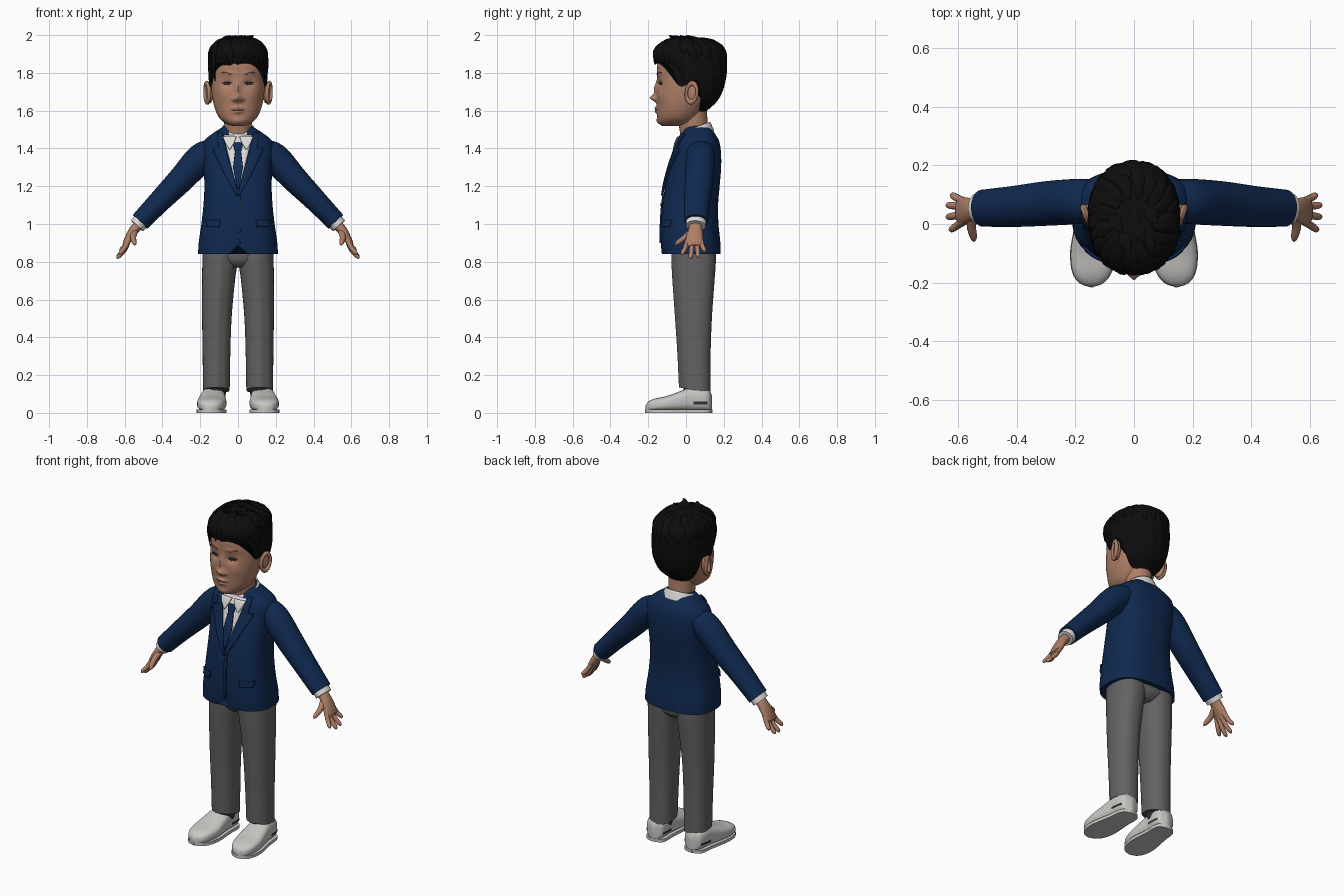
import bpy, bmesh, math, random
from math import sin, cos, pi, exp
from mathutils import Vector, Matrix

cube = bpy.data.objects.get("Cube")
if cube:
    bpy.data.objects.remove(cube)
random.seed(4)


def material(name, r, g, b):
    m = bpy.data.materials.new(name)
    m.use_nodes = True
    m.diffuse_color = (r, g, b, 1)
    bsdf = m.node_tree.nodes["Principled BSDF"]
    bsdf.inputs["Base Color"].default_value = (r, g, b, 1)
    bsdf.inputs["Roughness"].default_value = 0.8
    return m


SKIN = material("skin", .42, .21, .135)
LIP = material("brow_and_lip", .24, .105, .07)
HAIR = material("black_hair", .004, .004, .004)
NAVY = material("navy_jacket", .005, .022, .08)
TIE = material("blue_tie", .006, .024, .09)
WHITE = material("white_shirt", .72, .71, .69)
GREY = material("grey_trousers", .125, .125, .125)
SHOE = material("pale_shoe", .58, .57, .55)
DARK = material("dark_trim", .03, .03, .03)


def finish(bm, name, mat, mirror=False, angle=50):
    bmesh.ops.recalc_face_normals(bm, faces=bm.faces)
    me = bpy.data.meshes.new(name)
    bm.to_mesh(me)
    bm.free()
    me.materials.append(mat)
    ob = bpy.data.objects.new(name, me)
    bpy.context.collection.objects.link(ob)
    bpy.ops.object.select_all(action='DESELECT')
    ob.select_set(True)
    bpy.context.view_layer.objects.active = ob
    bpy.ops.object.shade_smooth_by_angle(angle=math.radians(angle))
    if mirror:
        ob.modifiers.new("mirror", 'MIRROR')
    return ob


def add_grid(bm, fn, nu, nv, loop=True, caps=True):
    """Sheet of quads from fn(u, v); a loop closes around u."""
    cols = nu if loop else nu + 1
    rows = [[bm.verts.new(fn(i / nu, j / nv)) for i in range(cols)] for j in range(nv + 1)]
    for a, b in zip(rows, rows[1:]):
        for i in range(nu):
            k = (i + 1) % cols
            bm.faces.new((a[i], a[k], b[k], b[i]))
    if loop and caps:
        bm.faces.new(rows[0])
        bm.faces.new(rows[-1])


def grid(name, mat, fn, nu=48, nv=32, mirror=False, loop=True, caps=True):
    bm = bmesh.new()
    add_grid(bm, fn, nu, nv, loop, caps)
    return finish(bm, name, mat, mirror)


def sample(rows, k):
    """Smooth interpolation of rows keyed by their first number."""
    k = min(max(k, rows[0][0]), rows[-1][0])
    i = max(j for j in range(len(rows) - 1) if rows[j][0] <= k)
    p, q = rows[i], rows[i + 1]
    o, r = rows[max(i - 1, 0)], rows[min(i + 2, len(rows) - 1)]
    h = q[0] - p[0]
    t = (k - p[0]) / h
    out = []
    for c in range(1, len(p)):
        m = (q[c] - o[c]) / (q[0] - o[0]) * h
        n = (r[c] - p[c]) / (r[0] - p[0]) * h
        d = q[c] - p[c]
        out.append(p[c] + t * m + t * t * (3 * d - 2 * m - n) + t ** 3 * (m + n - 2 * d))
    return out


def power(v, e):
    return math.copysign(abs(v) ** (2 / e), v)


def body(prof, a, z, e=2.2):
    """Point on a body profile of (z, half width, front y, back y); a = 0 is the front."""
    w, f, b = sample(prof, z)
    return Vector((max(w, .001) * power(sin(a), e), (f + b) / 2 - (b - f) / 2 * power(cos(a), e), z))


def front_y(prof, x, z, e=2.2):
    w, f, b = sample(prof, z)
    return (f + b) / 2 - (b - f) / 2 * max(0, 1 - abs(x / w) ** e) ** (1 / e)


def add_tube(bm, pts, ref, nu=16, nv=20):
    """Tapered tube through (x, y, z, radius across ref, radius along ref)."""
    keyed = [(i / (len(pts) - 1), *p) for i, p in enumerate(pts)]
    ref = Vector(ref)

    def fn(u, v):
        s = sample(keyed, v)
        d = Vector(sample(keyed, min(v + .02, 1))[:3]) - Vector(sample(keyed, max(v - .02, 0))[:3])
        n = d.cross(ref).normalized()
        m = n.cross(d).normalized()
        return Vector(s[:3]) + n * s[3] * cos(2 * pi * u) + m * s[4] * sin(2 * pi * u)
    add_grid(bm, fn, nu, nv)


def tube(name, mat, pts, ref=(0, 1, 0), nu=32, mirror=True):
    bm = bmesh.new()
    add_tube(bm, pts, ref, nu)
    return finish(bm, name, mat, mirror)


def strip(name, mat, rows, surf, off, mirror=False, thick=.008):
    """Thin plate of (z, x0, x1) rows laid on a front surface."""
    def fn(u, v):
        k = v * (len(rows) - 1)
        i = min(int(k), len(rows) - 2)
        z, p, q = (rows[i][c] + (rows[i + 1][c] - rows[i][c]) * (k - i) for c in range(3))
        x = p + (q - p) * u
        return (x, surf(x, z) - off, z)
    ob = grid(name, mat, fn, 8, 6 * (len(rows) - 1), mirror, loop=False)
    mod = ob.modifiers.new("thickness", 'SOLIDIFY')
    mod.thickness = thick
    mod.offset = 0


# Head, with the face shaped by soft bumps (x, z, width, height, amount)
HEAD = [(1.52, .035, -.125, -.03), (1.53, .062, -.142, .03), (1.56, .098, -.151, .06), (1.62, .125, -.154, .10),
        (1.70, .14, -.156, .14), (1.78, .143, -.152, .17), (1.85, .14, -.15, .185), (1.91, .115, -.12, .16),
        (1.95, .05, -.05, .08)]
BUMPS = [(0, 1.667, .018, .018, .034), (0, 1.715, .013, .035, .014), (.022, 1.66, .011, .011, .013),
         (.055, 1.742, .028, .02, -.014), (.06, 1.795, .04, .013, .006), (0, 1.614, .028, .009, .013),
         (0, 1.594, .024, .009, .013), (0, 1.545, .03, .015, .007), (.08, 1.68, .03, .03, .005)]


def bump(x, z):
    return sum(m * exp(-((abs(x) - c) / w) ** 2 - ((z - d) / h) ** 2) for c, d, w, h, m in BUMPS)


def head_point(u, v):
    a = 2 * pi * u
    p = body(HEAD, a, 1.52 + .43 * v)
    p.y -= bump(p.x, p.z) * max(0, cos(a)) ** .5
    return p


def face(x, z):
    return front_y(HEAD, x, z) - bump(x, z)


grid("head", SKIN, head_point, 128, 90)
tube("neck", SKIN, [(0, .05, 1.40, .08, .085), (0, .045, 1.47, .072, .075), (0, .03, 1.60, .075, .08)], mirror=False)
strip("eye", DARK, [(1.736, .052, .066), (1.742, .042, .078), (1.748, .036, .083), (1.751, .046, .072)], face, .003, True, .004)
strip("eyebrow", LIP, [(1.793, .032, .05), (1.799, .034, .09), (1.803, .055, .085)], face, .001, True, .004)
strip("mouth", LIP, [(1.602, -.028, .028), (1.606, -.034, .034)], face, .001, False, .004)

# Ears: a lobe with a raised rim
bm = bmesh.new()
tilt = Matrix.Translation((.15, .035, 1.695)) @ Matrix.Rotation(-.35, 4, 'Z') @ Matrix.Rotation(-.12, 4, 'X')
bmesh.ops.create_uvsphere(bm, u_segments=24, v_segments=16, radius=1, matrix=tilt @ Matrix.Diagonal((.016, .034, .056, 1)))


def rim(u, v):
    a, b = 2 * pi * u, 2 * pi * v
    r = 1 + .28 * cos(b)
    return tilt @ Vector((.014 + .011 * sin(b), .03 * r * cos(a), .05 * r * sin(a)))


add_grid(bm, rim, 32, 12, caps=False)
finish(bm, "ear", SKIN, True)

# Hair: a cap that rises from the hairline, then overlapping locks
HAIRCAP = [(1.59, .08, -.10, .10), (1.65, .128, -.12, .165), (1.72, .15, -.14, .20), (1.83, .157, -.165, .216),
           (1.91, .147, -.165, .203), (1.95, .122, -.13, .172), (1.975, .085, -.085, .115), (1.987, .04, -.04, .06),
           (1.99, .002, 0, .01)]
HAIRLINE = [(0, 1.86), (45, 1.85), (60, 1.82), (66, 1.745), (75, 1.728), (90, 1.75), (98, 1.76), (106, 1.69),
            (118, 1.615), (140, 1.595), (180, 1.59)]


def hairline(a):
    return sample(HAIRLINE, abs(math.degrees((a + pi) % (2 * pi) - pi)))[0]


def hair_point(u, v):
    a = 2 * pi * u
    low = hairline(a)
    p = body(HAIRCAP, a, low + (1.99 - low) * sin(v * pi / 2))
    ripple = 1 + .012 * sin(17 * a + 9 * v) * sin(pi * v)
    return Vector((p.x * ripple, p.y * ripple, p.z))


grid("hair_cap", HAIR, hair_point, 144, 48)
bm = bmesh.new()
for i in range(64):
    a = 2 * pi * i / 32 + random.uniform(-.1, .1)
    fringe = cos(a) > .4
    high = 1.982 if i % 2 else 1.955
    low = (hairline(a) - random.uniform(0, .02)) if fringe else random.uniform(1.84, 1.9)
    path = []
    for t, w, d in ((0, .006, .003), (.3, .022, .009), (.65, .02, .010), (1, .002, .002)):
        p = body(HAIRCAP, a + .25 * t, high + (low - high) * t ** 1.6)
        path.append((p.x, p.y, p.z + .003, d, w))
    add_tube(bm, path, (cos(a), sin(a), 0), 8, 10)
for x, y in ((-.03, -.06), (.02, -.03), (.05, -.05), (-.06, 0), (0, .04), (.06, .03)):
    add_tube(bm, [(x, y + .06, 1.965, .012, .03), (x, y, 1.982, .012, .024), (x + .02, y - .03, 1.998, .002, .003)], (1, 0, 0), 8, 10)
finish(bm, "hair_locks", HAIR)

# Jacket body with a notched front hem
JACKET = [(.83, .212, -.128, .184), (.90, .208, -.133, .182), (1.0, .194, -.132, .172), (1.1, .183, -.125, .17),
          (1.2, .178, -.11, .178), (1.3, .182, -.085, .186), (1.38, .188, -.058, .185), (1.44, .18, -.04, .175),
          (1.475, .14, -.022, .155), (1.505, .095, -.01, .135), (1.52, .07, 0, .12)]


def jacket_point(u, v):
    a = 2 * pi * u
    x = body(JACKET, a, .84, 2.6).x
    low = .84 + (.05 * exp(-(x / .03) ** 2) if cos(a) > 0 else 0)
    return body(JACKET, a, low + (1.52 - low) * v, 2.6)


def chest(x, z):
    return front_y(JACKET, x, z, 2.6)


grid("jacket", NAVY, jacket_point, 96, 60)
strip("shirt_front", WHITE, [(1.19, -.004, .004), (1.30, -.035, .035), (1.40, -.06, .06), (1.47, -.075, .075)], chest, .003)
strip("tie", TIE, [(1.19, -.006, .006), (1.30, -.026, .026), (1.385, -.016, .016), (1.39, -.018, .018), (1.43, -.028, .028)], chest, .011)
strip("lapel", NAVY, [(1.15, -.002, .008), (1.25, .022, .065), (1.375, .058, .125), (1.40, .064, .13), (1.402, .064, .10),
                      (1.44, .074, .108), (1.48, .082, .105)], chest, .008, True, .012)
strip("pocket_flap", NAVY, [(.985, .10, .165), (1.02, .095, .17)], chest, .006, True)
strip("front_edge", NAVY, [(.90, .005, .016), (1.0, -.002, .014), (1.16, -.004, .012)], chest, .003)
strip("button", DARK, [(1.093, .010, .018), (1.098, .006, .022), (1.106, .006, .022), (1.111, .010, .018)], chest, .006)


# Shirt collar, low at the throat and high at the nape
def collar_point(u, v):
    a = 2 * pi * u
    r = 1 - .22 * v
    return (.108 * r * sin(a), .05 - .1 * r * cos(a), 1.462 - .03 * cos(a) + .05 * v)


ob = grid("shirt_collar", WHITE, collar_point, 64, 6, caps=False)
ob.modifiers.new("thickness", 'SOLIDIFY').thickness = .008
strip("collar_point", WHITE, [(1.395, .042, .046), (1.43, .02, .068), (1.462, .008, .08)], chest, .014, True)

# Sleeves, cuffs and hands
tube("sleeve", NAVY, [(.11, .08, 1.40, .05, .07), (.19, .077, 1.355, .077, .077), (.30, .07, 1.237, .07, .076),
                      (.41, .06, 1.125, .06, .07), (.518, .054, 1.012, .053, .063)])
tube("cuff", WHITE, [(.49, .054, 1.04, .042, .052), (.51, .054, 1.018, .044, .054), (.535, .052, .99, .042, .052)])
tube("palm", SKIN, [(.50, .052, 1.02, .026, .034), (.545, .05, .975, .026, .036), (.575, .046, .93, .022, .045),
                    (.598, .044, .892, .014, .042), (.602, .044, .885, .004, .03)])
bm = bmesh.new()
for y, tip, x, z in ((.012, -.018, .622, .835), (.034, .025, .632, .815), (.056, .064, .632, .82), (.076, .097, .618, .85)):
    add_tube(bm, [(.575, y, .925, .014, .013), (.6, (y + tip) / 2, (.915 + z) / 2, .013, .013),
                  (x, tip, z + .012, .011, .011), (x + .003, tip, z, .002, .002)], (0, 1, 0), 12, 12)
add_tube(bm, [(.545, .035, .965, .016, .018), (.555, -.005, .93, .015, .016), (.548, -.045, .9, .012, .012),
              (.546, -.06, .888, .002, .002)], (1, 0, 0), 12, 12)
finish(bm, "fingers", SKIN, True)

# Trousers: legs with a pressed crease, and the seat
LEG = [(.12, .115, .05, .071, .08), (.3, .114, .046, .073, .084), (.5, .112, .043, .078, .094),
       (.7, .103, .043, .087, .108), (.8, .096, .044, .093, .114), (.92, .094, .044, .095, .115)]


def leg_point(u, v):
    a = 2 * pi * u
    z = .12 + .8 * v
    x, y, w, d = sample(LEG, z)
    crease = .007 * max(0, cos(a)) ** 30
    hem = .015 * cos(a) * (1 - v) ** 20
    return (x + w * power(sin(a), 2.3), y - d * power(cos(a), 2.3) - crease, z + hem)


grid("trouser_leg", GREY, leg_point, 64, 40, True)
SEAT = [(.77, .06, -.03, .12), (.80, .12, -.06, .15), (.84, .17, -.068, .158), (.92, .18, -.07, .158)]
grid("trouser_seat", GREY, lambda u, v: body(SEAT, 2 * pi * u, .77 + .15 * v), 48, 12)
tube("ankle", DARK, [(.118, .05, .08, .05, .058), (.115, .05, .135, .055, .065)])

# Shoes: length profile of (y, half width, height), toes turned out
FOOT = [(-.215, .004, .035), (-.205, .035, .055), (-.17, .064, .074), (-.10, .077, .09), (-.03, .071, .115),
        (.03, .063, .137), (.09, .06, .135), (.125, .046, .12), (.138, .012, .09)]


def shoe_side(y):
    return .125 + .06 * (.14 - y)


def shoe_point(u, v):
    y = -.0385 - .1765 * cos(pi * v)
    w, h = sample(FOOT, y)
    a = 2 * pi * u
    return (shoe_side(y) + w * power(cos(a), 2.5), y, .008 + (h - .008) * (.5 + .5 * power(sin(a), 3)))


def sole_point(u, v):
    a = 2 * pi * u
    y = -.0385 + .178 * sin(a)
    return (shoe_side(y) + math.copysign(sample(FOOT, y)[0] + .002, cos(a)), y, .018 * v)


grid("shoe", SHOE, shoe_point, 40, 40, True)
grid("shoe_sole", SHOE, sole_point, 64, 2, True)


# Dark trim on both sides of the heel
for side, name in ((1, "outer"), (-1, "inner")):
    def trim_point(u, v):
        y = .04 + .075 * u
        return (shoe_side(y) + side * (sample(FOOT, y)[0] + .001), y, .045 + .014 * v)
    grid(name + "_heel_trim", DARK, trim_point, 8, 1, True, loop=False)
